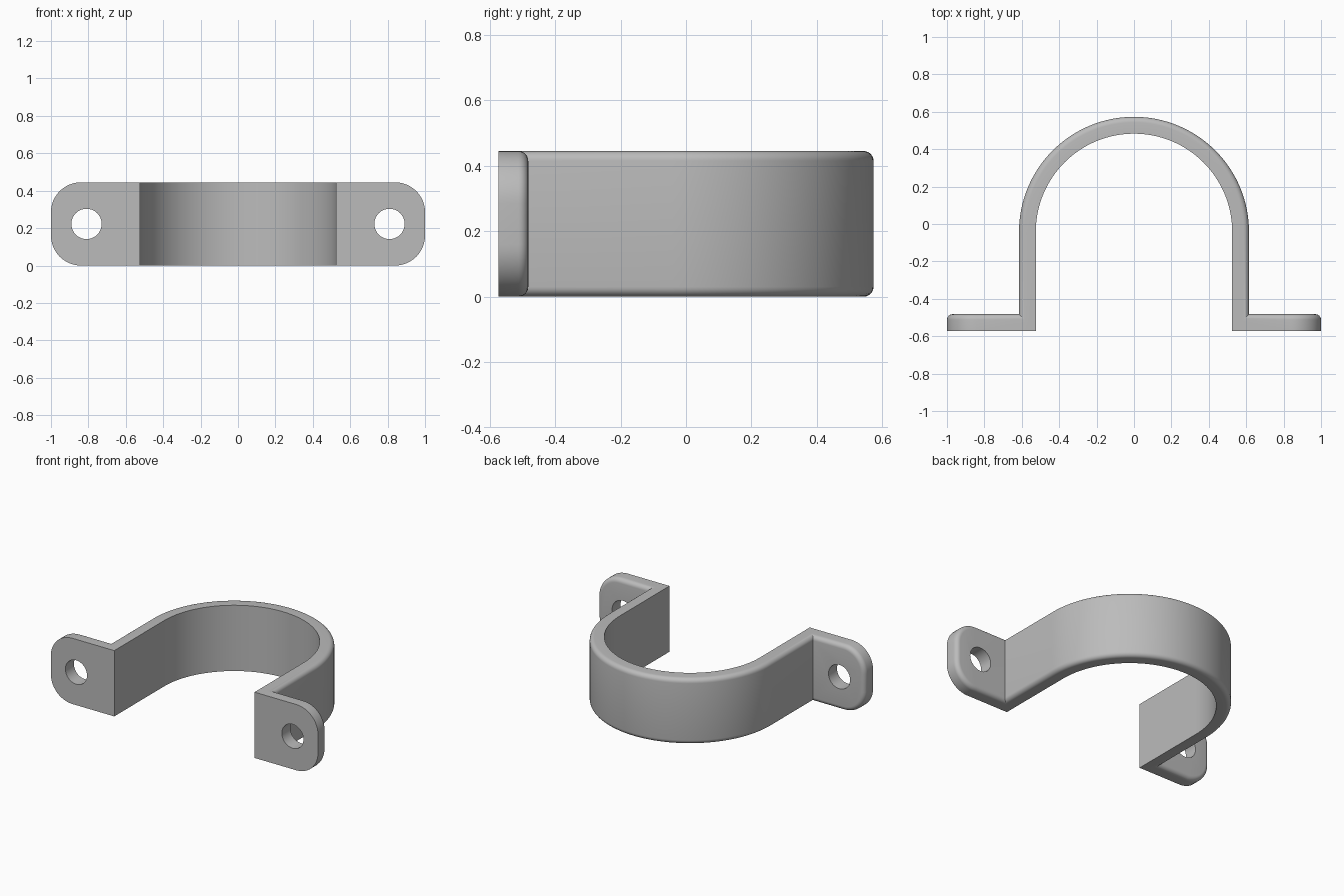
import bpy, bmesh
from math import sin, cos, pi, radians

cube = bpy.data.objects.get("Cube")
if cube:
    bpy.data.objects.remove(cube, do_unlink=True)

HEIGHT = 0.445
INNER, OUTER = 0.525, 0.615
FRONT, BACK = -0.573, -0.482
ARC_Y = -0.042
FILLET = 0.03
CORNER = 0.16
HOLE_X, HOLE_R = 0.81, 0.081

steel = bpy.data.materials.new("steel_grey")
steel.use_nodes = True
grey = (0.5, 0.5, 0.5, 1)
steel.diffuse_color = grey
steel.node_tree.nodes["Principled BSDF"].inputs["Base Color"].default_value = grey


def arc(cx, cy, r, start, end, n):
    """Points along an arc, angles in degrees."""
    angles = [radians(start + (end - start) * i / n) for i in range(n + 1)]
    return [(cx + r * cos(a), cy + r * sin(a)) for a in angles]


def loft(name, rings):
    """Skin a list of closed rings and cap both ends."""
    bm = bmesh.new()
    loops = [[bm.verts.new(p) for p in ring] for ring in rings]
    n = len(loops[0])
    for a, b in zip(loops, loops[1:]):
        for i in range(n):
            j = (i + 1) % n
            bm.faces.new((a[i], a[j], b[j], b[i]))
    bm.faces.new(loops[0])
    bm.faces.new(loops[-1])
    bmesh.ops.recalc_face_normals(bm, faces=bm.faces)
    mesh = bpy.data.meshes.new(name)
    bm.to_mesh(mesh)
    bm.free()
    mesh.materials.append(steel)
    obj = bpy.data.objects.new(name, mesh)
    bpy.context.collection.objects.link(obj)
    return obj


def combine(target, tool, operation):
    """Apply a boolean and remove the tool object."""
    mod = target.modifiers.new(operation.lower(), "BOOLEAN")
    mod.object, mod.operation, mod.solver = tool, operation, "EXACT"
    bpy.context.view_layer.objects.active = target
    bpy.ops.object.modifier_apply(modifier=mod.name)
    bpy.data.objects.remove(tool, do_unlink=True)


# Strap: a flat band with rounded outer edges, swept along a U-shaped path
section = [(INNER, 0)]
section += arc(OUTER - FILLET, FILLET, FILLET, -90, 0, 6)
section += arc(OUTER - FILLET, HEIGHT - FILLET, FILLET, 0, 90, 6)
section += [(INNER, HEIGHT)]
path = [(1, 0, FRONT)]
path += [(dx, dy, ARC_Y) for dx, dy in arc(0, 0, 1, 0, 180, 64)]
path += [(-1, 0, FRONT)]
strap = loft("pipe_strap", [[(r * dx, y + r * dy, z) for r, z in section]
                            for dx, dy, y in path])


# Mounting tabs: rounded outer corners, a softened back edge and a screw hole
def tab_outline(inset, y, side):
    root, cx, r = OUTER - 0.05, 1 - CORNER, CORNER - inset
    pts = [(root, inset)]
    pts += arc(cx, CORNER, r, -90, 0, 12)
    pts += arc(cx, HEIGHT - CORNER, r, 0, 90, 12)
    pts += [(root, HEIGHT - inset)]
    return [(side * x, y, z) for x, z in pts]


for side in (1, -1):
    rings = [tab_outline(0, FRONT, side)]
    for c, s in arc(0, 0, FILLET, 0, 90, 6):
        rings.append(tab_outline(FILLET - c, BACK - FILLET + s, side))
    tab = loft("mounting_tab", rings)
    circle = arc(side * HOLE_X, HEIGHT / 2, HOLE_R, 0, 360, 40)[:-1]
    drill = loft("screw_hole_cutter", [[(x, y, z) for x, z in circle]
                                       for y in (FRONT - 0.1, BACK + 0.1)])
    drill.hide_render = True
    combine(tab, drill, "DIFFERENCE")
    combine(strap, tab, "UNION")

# Smooth curved walls, crisp corners
bpy.ops.object.select_all(action="DESELECT")
strap.select_set(True)
bpy.context.view_layer.objects.active = strap
bpy.ops.object.shade_smooth_by_angle(angle=radians(30))
